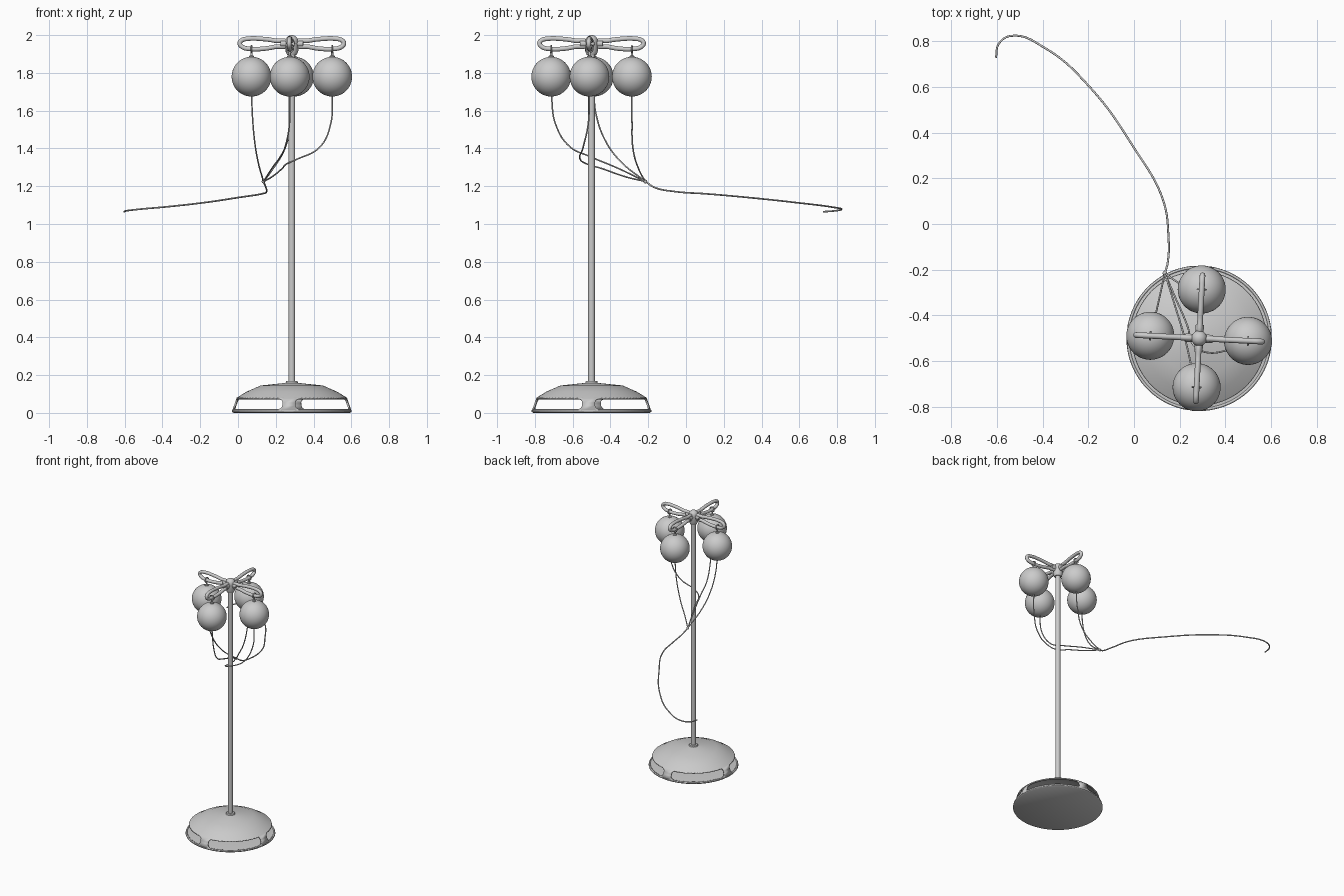
import bpy, bmesh
from math import sin, cos, pi, radians, sqrt
from mathutils import Vector

if "Cube" in bpy.data.objects:
    bpy.data.objects.remove(bpy.data.objects["Cube"])

CX, CY = 0.285, -0.5          # stand axis
TWIST = radians(-3)           # arms and base windows are turned slightly


def finish(name, bm, angle=35):
    me = bpy.data.meshes.new(name)
    bm.to_mesh(me)
    bm.free()
    ob = bpy.data.objects.new(name, me)
    bpy.context.collection.objects.link(ob)
    bpy.context.view_layer.objects.active = ob
    bpy.ops.object.select_all(action='DESELECT')
    ob.select_set(True)
    bpy.ops.object.shade_smooth_by_angle(angle=radians(angle))
    return ob


def lathe(name, profile, x, y, n=48, angle=35):
    """Turn an (r, z) profile around a vertical axis; r = 0 closes it."""
    bm = bmesh.new()
    vs = [bm.verts.new((x + r, y, z)) for r, z in profile]
    es = [bm.edges.new(p) for p in zip(vs, vs[1:])]
    bmesh.ops.spin(bm, geom=vs + es, cent=(x, y, 0), axis=(0, 0, 1),
                   angle=2 * pi, steps=n, use_merge=True)
    bmesh.ops.remove_doubles(bm, verts=bm.verts, dist=1e-5)
    bmesh.ops.recalc_face_normals(bm, faces=bm.faces)
    return finish(name, bm, angle)


def tube(name, pts, r, cyclic=False, res=8, sides=3):
    cu = bpy.data.curves.new(name, 'CURVE')
    cu.dimensions = '3D'
    cu.bevel_depth, cu.bevel_resolution, cu.resolution_u = r, sides, res
    cu.use_fill_caps = True
    sp = cu.splines.new('BEZIER')
    sp.bezier_points.add(len(pts) - 1)
    for b, p in zip(sp.bezier_points, pts):
        b.co = p
        b.handle_left_type = b.handle_right_type = 'AUTO'
    sp.use_cyclic_u = cyclic
    ob = bpy.data.objects.new(name, cu)
    bpy.context.collection.objects.link(ob)
    bpy.ops.object.select_all(action='DESELECT')
    ob.select_set(True)
    bpy.context.view_layer.objects.active = ob
    bpy.ops.object.convert(target='MESH')
    bpy.ops.object.shade_smooth_by_angle(angle=radians(50))
    return ob


# base floor disc, hollow dome and pole
lathe("base_floor", [(0, 0), (0.308, 0), (0.317, 0.006), (0.317, 0.014),
                     (0.305, 0.016), (0, 0.016)], CX, CY, 64)
lathe("base_dome", [(0.018, 0.162), (0.04, 0.158), (0.165, 0.145), (0.24, 0.112),
                    (0.292, 0.08), (0.284, 0.074), (0.235, 0.102), (0.16, 0.134),
                    (0.018, 0.146), (0.018, 0.162)], CX, CY, 64)
lathe("pole_collar", [(0.034, 0.155), (0.03, 0.168), (0.018, 0.17)], CX, CY, 24)
lathe("pole", [(0, 0.012), (0.018, 0.012), (0.018, 1.95), (0, 1.95)], CX, CY, 24)


# skirt with four long windows with rounded corners
def base_skirt():
    bm = bmesh.new()
    half, cr, mid, hh = radians(38.5), radians(4), 0.047, 0.027
    steps = [-half + cr * (1 - cos(k * pi / 8)) for k in range(5)]
    steps += [-half + cr + (half - cr) * k / 8 for k in range(1, 8)]
    offs = steps + [0] + [-s for s in reversed(steps)]
    cols = []
    for q in range(4):
        for i, a in enumerate(offs):
            d = max(0, (abs(a) - (half - cr)) / cr)
            h = hh - 0.02 * (1 - sqrt(max(0, 1 - d * d)))
            cols.append((TWIST + pi / 4 + q * pi / 2 + a, h, i < len(offs) - 1))
    grid = []
    for a, h, _ in cols:
        col = []
        for z in (0.008, mid - h, mid + h, 0.081):
            r = 0.318 - (z - 0.008) * 0.36
            col.append(bm.verts.new((CX + r * cos(a), CY + r * sin(a), z)))
        grid.append(col)
    for i, c in enumerate(grid):
        d = grid[(i + 1) % len(grid)]
        for k in range(3):
            if not (k == 1 and cols[i][2]):
                bm.faces.new((c[k], d[k], d[k + 1], c[k + 1]))
    ob = finish("base_skirt", bm)
    m = ob.modifiers.new("thickness", 'SOLIDIFY')
    m.thickness, m.offset = 0.009, -1


base_skirt()

# rounded hub on top of the pole
R = 0.034
cap = [(R * cos(t * pi / 16), 1.966 + R * sin(t * pi / 16)) for t in range(8)]
lathe("top_hub", [(0, 1.895), (0.025, 1.895), (R, 1.915)] + cap + [(0, 2.0)], CX, CY, 32)

# four looped arms, each with a hook and a hanging ball
LOOP = [(0.025, 1.955), (0.09, 1.971), (0.16, 1.98), (0.23, 1.981), (0.266, 1.972),
        (0.276, 1.957), (0.263, 1.938), (0.22, 1.927), (0.15, 1.928), (0.09, 1.938)]
BR, BZ, BU = 0.105, 1.78, 0.214
for side, q in (("right", 0), ("back", 1), ("left", 2), ("front", 3)):
    a = TWIST + q * pi / 2
    at = lambda u, z, v=0: Vector((CX + u * cos(a) - v * sin(a),
                                   CY + u * sin(a) + v * cos(a), z))
    tube(side + "_arm_loop", [at(u, z) for u, z in LOOP], 0.0125, True)
    tube(side + "_arm_root", [at(0.01, 1.955), at(0.06, 1.955)], 0.018)
    # hook ring around the lower bar of the loop
    tube(side + "_hook_ring",
         [at(BU, 1.927 + 0.018 * sin(t * pi / 4), 0.018 * cos(t * pi / 4))
          for t in range(8)], 0.004, True, 4, 2)
    c = at(BU, 0)
    lathe(side + "_ball_stem", [(0, 1.912), (0.006, 1.912), (0.006, 1.892), (0.014, 1.89),
                                (0.014, 1.875), (0, 1.875)], c.x, c.y, 16)
    ball = [(BR * sin(t * pi / 24), BZ + BR * cos(t * pi / 24)) for t in range(25)]
    ball[0], ball[-1] = (0, BZ + BR), (0, BZ - BR)
    lathe(side + "_ball", ball, c.x, c.y, 48)

# cords from the balls gathered at one knot
KNOT = (0.135, -0.215, 1.225)
CORDS = {
    "left": [(0.072, -0.489, 1.69), (0.076, -0.476, 1.58), (0.087, -0.43, 1.447),
             (0.105, -0.35, 1.335)],
    "back": [(0.296, -0.286, 1.69), (0.284, -0.286, 1.55), (0.246, -0.28, 1.394),
             (0.18, -0.248, 1.285)],
    "front": [(0.274, -0.714, 1.69), (0.272, -0.69, 1.527), (0.25, -0.616, 1.41),
              (0.225, -0.51, 1.358), (0.18, -0.36, 1.295)],
    "right": [(0.499, -0.511, 1.69), (0.49, -0.518, 1.527), (0.431, -0.545, 1.405),
              (0.31, -0.56, 1.342), (0.257, -0.525, 1.318), (0.235, -0.45, 1.295),
              (0.18, -0.32, 1.25)],
}
for side, pts in CORDS.items():
    tube(side + "_cord", pts + [KNOT], 0.004)

bm = bmesh.new()
bmesh.ops.create_uvsphere(bm, u_segments=16, v_segments=8, radius=0.01)
finish("cord_knot", bm).location = KNOT

# long pull cord trailing away from the knot
tube("pull_cord", [KNOT, (0.148, -0.165, 1.193), (0.151, -0.06, 1.172), (0.127, 0.105, 1.16),
                   (0.0, 0.333, 1.14), (-0.19, 0.595, 1.112), (-0.39, 0.77, 1.09),
                   (-0.534, 0.823, 1.077), (-0.59, 0.79, 1.07), (-0.604, 0.727, 1.065)],
     0.0045, res=12)
